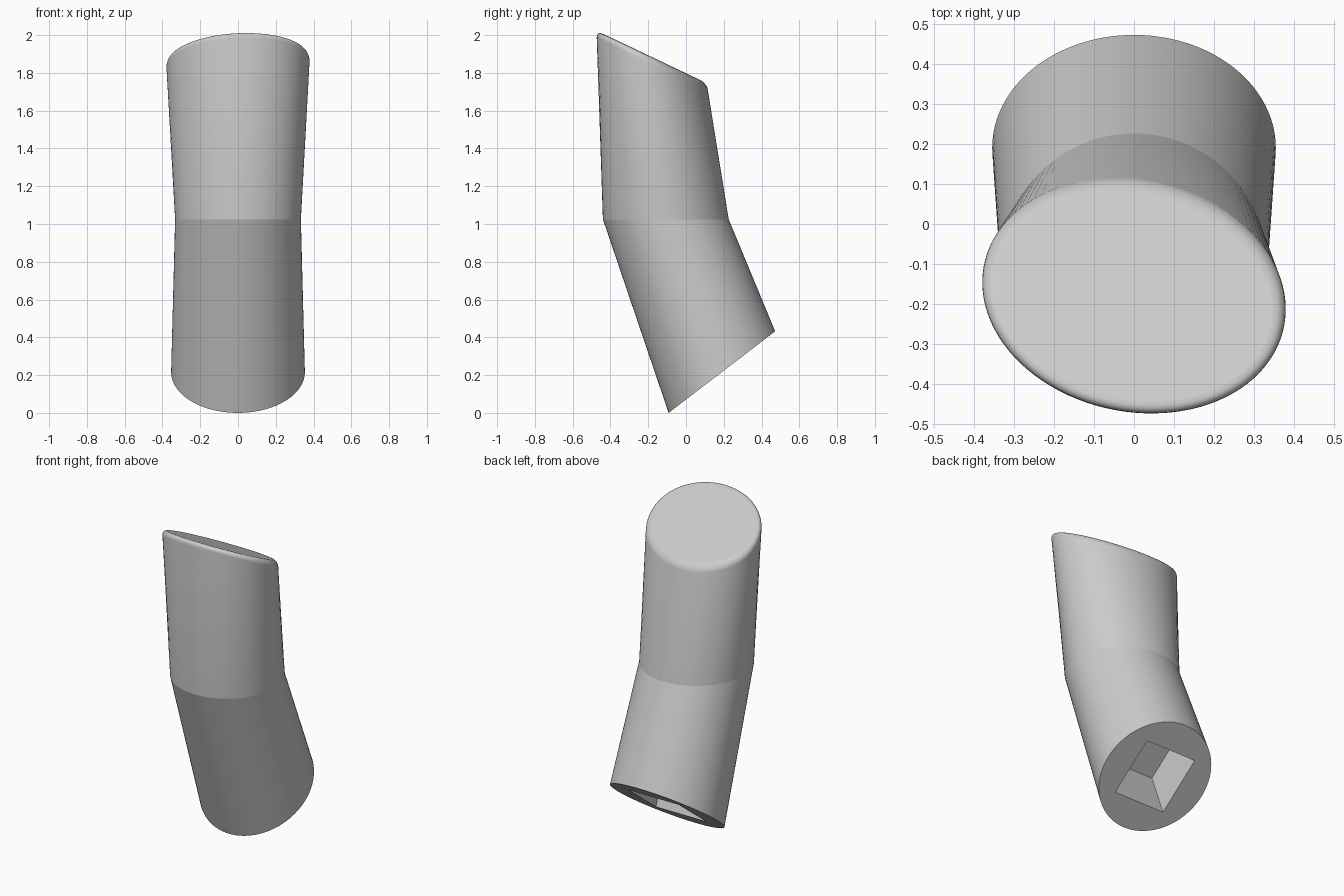
import bpy, bmesh, math
from mathutils import Vector

cube = bpy.data.objects.get("Cube")
if cube:
    bpy.data.objects.remove(cube, do_unlink=True)

SEGMENTS = 96

grey = bpy.data.materials.new("plain grey")
grey.use_nodes = True
grey.diffuse_color = (0.6, 0.6, 0.6, 1)
grey.node_tree.nodes["Principled BSDF"].inputs["Base Color"].default_value = (0.6, 0.6, 0.6, 1)

bm = bmesh.new()


def ring(center, u, v):
    """Ellipse of vertices spanned by the half-axes u and v."""
    c, u, v = Vector(center), Vector(u), Vector(v)
    angles = [2 * math.pi * i / SEGMENTS for i in range(SEGMENTS)]
    return [bm.verts.new(c + u * math.cos(a) + v * math.sin(a)) for a in angles]


def loft(a, b):
    n = len(a)
    return [bm.faces.new((a[i], a[(i + 1) % n], b[(i + 1) % n], b[i])) for i in range(n)]


def loop_edges(verts):
    return [bm.edges.get((verts[i - 1], verts[i])) for i in range(len(verts))]


# Bent tube: tilted foot, level elbow, slanted top
foot_center = Vector((0, 0.19, 0.216))
slope = Vector((0, 0.282, 0.216))
bottom = ring(foot_center, (0.354, 0, 0), slope)
elbow = ring((0, -0.107, 1.025), (0.333, 0, 0), (0, 0.333, 0))
top = ring((0, -0.182, 1.884), (0.381, -0.035, 0.016), (0, 0.29, -0.138))
loft(bottom, elbow)
loft(elbow, top)
cap = bm.faces.new(top)

# Square socket running into the foot along the tube
side = Vector((0.18, 0, 0))
rise = slope.normalized() * 0.18
depth = Vector((0, -0.1, 0.272))
corners = [side + rise, rise - side, -side - rise, side - rise]
mouth = [bm.verts.new(foot_center + c) for c in corners]
floor = [bm.verts.new(foot_center + c + depth) for c in corners]
flat_faces = loft(mouth, floor)
flat_faces.append(bm.faces.new(floor))
fill = bmesh.ops.triangle_fill(bm, edges=loop_edges(bottom) + loop_edges(mouth), use_beauty=True)
flat_faces += [g for g in fill["geom"] if isinstance(g, bmesh.types.BMFace)]

# Smooth tube walls, flat ends, crisp elbow crease
for f in bm.faces:
    f.smooth = True
for f in flat_faces:
    f.smooth = False
for e in loop_edges(elbow):
    e.smooth = False

# Rounded top rim
bmesh.ops.bevel(bm, geom=loop_edges(top), offset=0.035, offset_type='OFFSET',
                segments=5, profile=0.5, affect='EDGES', clamp_overlap=True)
max(bm.faces, key=lambda f: len(f.verts)).smooth = False
bmesh.ops.recalc_face_normals(bm, faces=bm.faces[:])

mesh = bpy.data.meshes.new("bent_tube")
bm.to_mesh(mesh)
bm.free()
mesh.materials.append(grey)
tube = bpy.data.objects.new("bent_tube", mesh)
bpy.context.collection.objects.link(tube)
